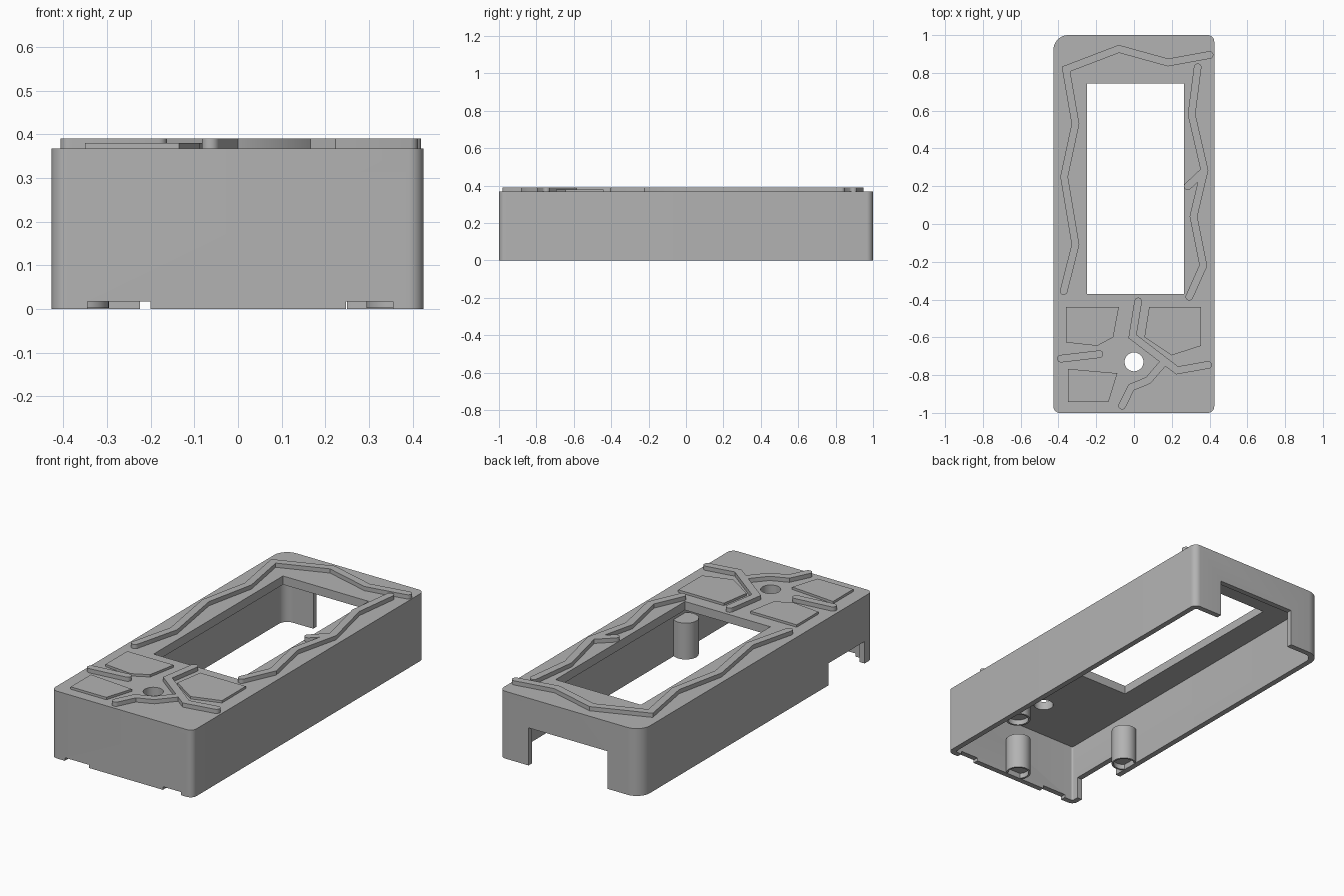
import bpy
import bmesh
from math import radians, cos, sin, pi, atan2
from mathutils import Vector

if "Cube" in bpy.data.objects:
    bpy.data.objects.remove(bpy.data.objects["Cube"])

grey = bpy.data.materials.new("plain grey")
grey.use_nodes = True
COLOUR = (0.45, 0.45, 0.45, 1)
grey.diffuse_color = COLOUR
grey.node_tree.nodes["Principled BSDF"].inputs["Base Color"].default_value = COLOUR

TOP = 0.367      # deck surface
UNDER = 0.32     # deck underside


def prism(name, outline, z0, z1):
    """Extrude a counter-clockwise or clockwise outline between two heights."""
    bm = bmesh.new()
    face = bm.faces.new([bm.verts.new((p[0], p[1], z0)) for p in outline])
    ext = bmesh.ops.extrude_face_region(bm, geom=[face])
    verts = [g for g in ext["geom"] if isinstance(g, bmesh.types.BMVert)]
    bmesh.ops.translate(bm, verts=verts, vec=(0, 0, z1 - z0))
    bmesh.ops.recalc_face_normals(bm, faces=bm.faces)
    mesh = bpy.data.meshes.new(name)
    bm.to_mesh(mesh)
    bm.free()
    mesh.materials.append(grey)
    obj = bpy.data.objects.new(name, mesh)
    bpy.context.collection.objects.link(obj)
    return obj


def arc(cx, cy, r, a0, a1, n):
    return [(cx + r * cos(a0 + (a1 - a0) * i / n), cy + r * sin(a0 + (a1 - a0) * i / n))
            for i in range(n + 1)]


def circle(cx, cy, r, n=40):
    return arc(cx, cy, r, 0, 2 * pi, n)[:-1]


def box(x0, x1, y0, y1):
    return [(x0, y0), (x1, y0), (x1, y1), (x0, y1)]


def rounded(x0, x1, y0, y1, r, r_back):
    """Rounded rectangle with its own radius at the -x, +y corner."""
    h = pi / 2
    return (arc(x0 + r, y0 + r, r, 2 * h, 3 * h, 8) + arc(x1 - r, y0 + r, r, 3 * h, 4 * h, 8)
            + arc(x1 - r, y1 - r, r, 0, h, 8)
            + arc(x0 + r_back, y1 - r_back, r_back, h, 2 * h, 12))


def boolean(obj, outline, z0, z1, operation="DIFFERENCE"):
    """Apply one prism to an object and discard the helper."""
    tool = prism("helper", outline, z0, z1)
    tool.hide_render = True
    mod = obj.modifiers.new("shape", "BOOLEAN")
    mod.operation, mod.object, mod.solver = operation, tool, "EXACT"
    graph = bpy.context.evaluated_depsgraph_get()
    graph.update()
    mesh = bpy.data.meshes.new_from_object(obj.evaluated_get(graph))
    obj.modifiers.clear()
    obj.data = mesh
    bpy.data.objects.remove(tool)


def ribbon(points, r=0.02):
    """Outline of a constant-width path with mitred bends and round ends."""
    pts = [Vector(p) for p in points]
    left, right = [], []
    for a, b, c in zip(pts, pts[1:], pts[2:]):
        n1 = (b - a).normalized().orthogonal()
        n2 = (c - b).normalized().orthogonal()
        m = (n1 + n2).normalized()
        m *= r / m.dot(n1)
        left.append(b + m)
        right.append(b - m)
    d0, d1 = pts[1] - pts[0], pts[-1] - pts[-2]
    a0, a1 = atan2(d0.y, d0.x), atan2(d1.y, d1.x)
    start = arc(*pts[0], r, a0 + pi / 2, a0 + 3 * pi / 2, 10)
    end = arc(*pts[-1], r, a1 - pi / 2, a1 + pi / 2, 10)
    # orthogonal() of a 2D vector points to its left side
    return start + right + end + left[::-1]


def smooth(obj):
    bpy.ops.object.select_all(action="DESELECT")
    obj.select_set(True)
    bpy.context.view_layer.objects.active = obj
    bpy.ops.object.shade_smooth_by_angle(angle=radians(30))


# Hollow shell, open underneath
case = prism("case_shell", rounded(-0.427, 0.425, -1, 1, 0.035, 0.08), 0, TOP)
boolean(case, rounded(-0.397, 0.395, -0.97, 0.97, 0.01, 0.05), -0.1, UNDER)

# Deck window and round hole
boolean(case, box(-0.25, 0.265, -0.37, 0.745), 0.25, 0.5)
boolean(case, circle(0, -0.73, 0.05), 0.25, 0.5)

# Wall cut-outs: back opening, side opening, two shallow front notches
boolean(case, box(-0.225, 0.25, 0.9, 1.1), -0.1, 0.205)
boolean(case, box(-0.5, -0.38, -0.93, -0.62), -0.1, 0.12)
for x0, x1 in ((-0.345, -0.2), (0.247, 0.355)):
    boolean(case, box(x0, x1, -1.1, -0.95), -0.1, 0.017)
smooth(case)

# Round posts against three walls, each with a shallow socket underneath
POST_R = 0.064
for name, x, y in (("front_post", 0, -0.934), ("right_post", -0.36, -0.51),
                   ("left_post", 0.358, -0.51)):
    post = prism(name, circle(x, y, POST_R), 0.002, 0.2)
    boolean(post, circle(x, y, 0.054), -0.1, 0.03)
    smooth(post)

# Raised ribs on the deck
ribs = {
    "corner_rib": [(0.4, 0.895), (0.18, 0.855), (-0.08, 0.927), (-0.36, 0.82), (-0.31, 0.53),
                   (-0.37, 0.25), (-0.31, -0.11), (-0.372, -0.355)],
    "side_rib": [(0.337, 0.83), (0.305, 0.58), (0.373, 0.285), (0.315, 0.04),
                 (0.367, -0.22), (0.293, -0.385)],
    "front_rib": [(0.022, -0.41), (-0.008, -0.595), (0.228, -0.775), (0.392, -0.746)],
    "short_rib": [(-0.387, -0.713), (-0.183, -0.689)],
}
branches = {
    "side_rib": [(0.365, 0.275), (0.285, 0.2)],
    "front_rib": [(0.16, -0.73), (0.075, -0.828), (-0.015, -0.865), (-0.063, -0.962)],
}
for name, path in ribs.items():
    rib = prism(name, ribbon(path), TOP - 0.005, 0.39)
    if name in branches:
        boolean(rib, ribbon(branches[name]), TOP - 0.005, 0.39, "UNION")
    smooth(rib)

# Low angular pads on the deck
pads = {
    "right_pad": [(-0.36, -0.44), (-0.08, -0.44), (-0.11, -0.6), (-0.195, -0.645), (-0.36, -0.627)],
    "left_pad": [(0.08, -0.44), (0.355, -0.44), (0.355, -0.645), (0.2, -0.695), (0.055, -0.6)],
    "front_pad": [(-0.35, -0.767), (-0.088, -0.79), (-0.135, -0.942), (-0.35, -0.942)],
}
for name, outline in pads.items():
    prism(name, outline, TOP - 0.005, 0.38)
